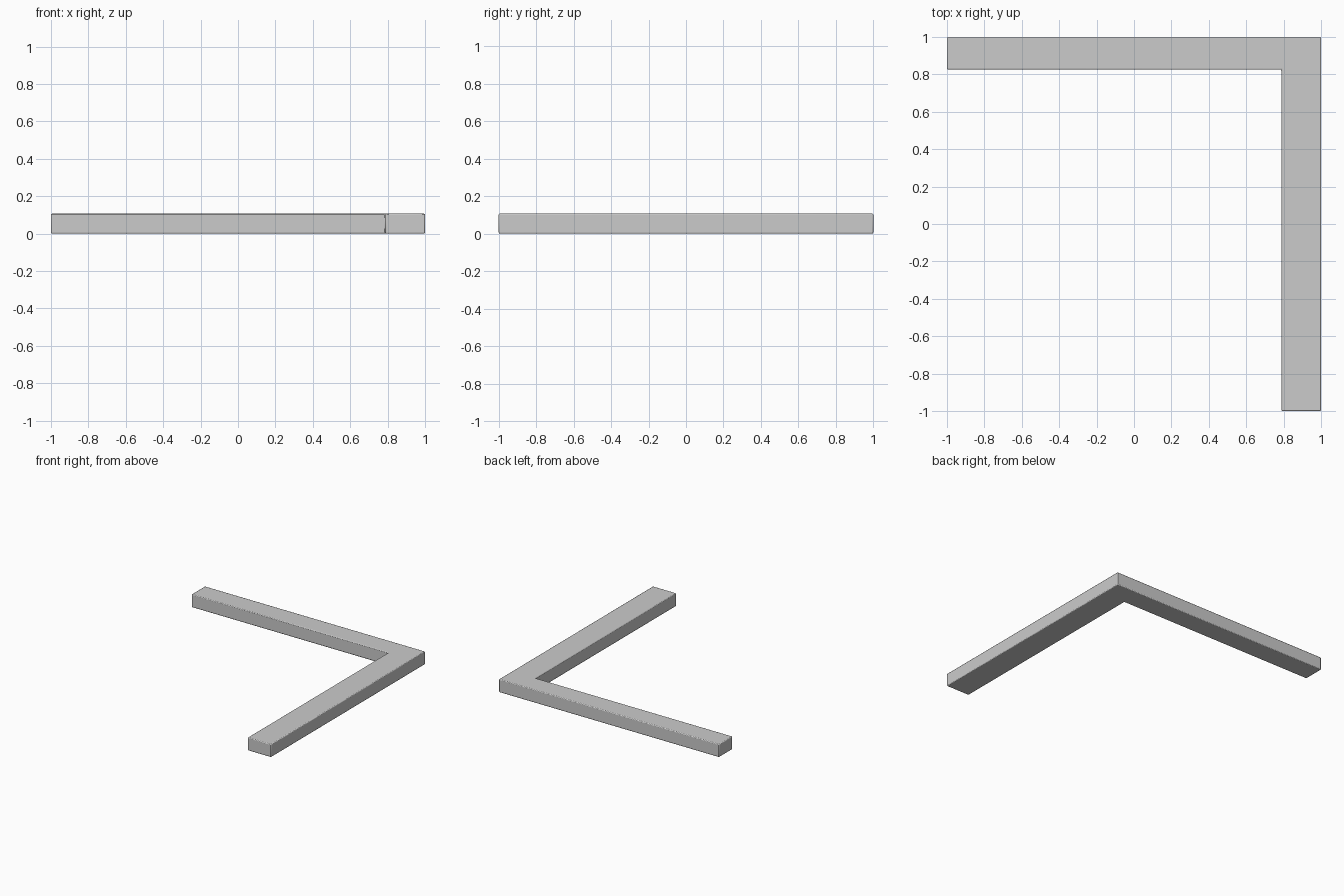
import bpy, bmesh

if "Cube" in bpy.data.objects:
    bpy.data.objects.remove(bpy.data.objects["Cube"])

HEIGHT = 0.107

# L-shaped corner rail: outline extruded upwards
outline = [(-1, 1), (-1, 0.826), (0.788, 0.826), (0.788, -1), (1, -1), (1, 1)]
bm = bmesh.new()
base = bm.faces.new([bm.verts.new((x, y, 0)) for x, y in outline])
top = bmesh.ops.extrude_face_region(bm, geom=[base])["geom"]
bmesh.ops.translate(bm, vec=(0, 0, HEIGHT),
                    verts=[g for g in top if isinstance(g, bmesh.types.BMVert)])
bmesh.ops.recalc_face_normals(bm, faces=bm.faces)

mesh = bpy.data.meshes.new("corner_rail")
bm.to_mesh(mesh)
bm.free()
rail = bpy.data.objects.new("corner_rail", mesh)
bpy.context.collection.objects.link(rail)

# Slightly softened edges
bevel = rail.modifiers.new("soft_edges", "BEVEL")
bevel.width = 0.006
bevel.segments = 2
bevel.limit_method = "ANGLE"

bpy.context.view_layer.objects.active = rail
rail.select_set(True)
bpy.ops.object.shade_smooth_by_angle()
